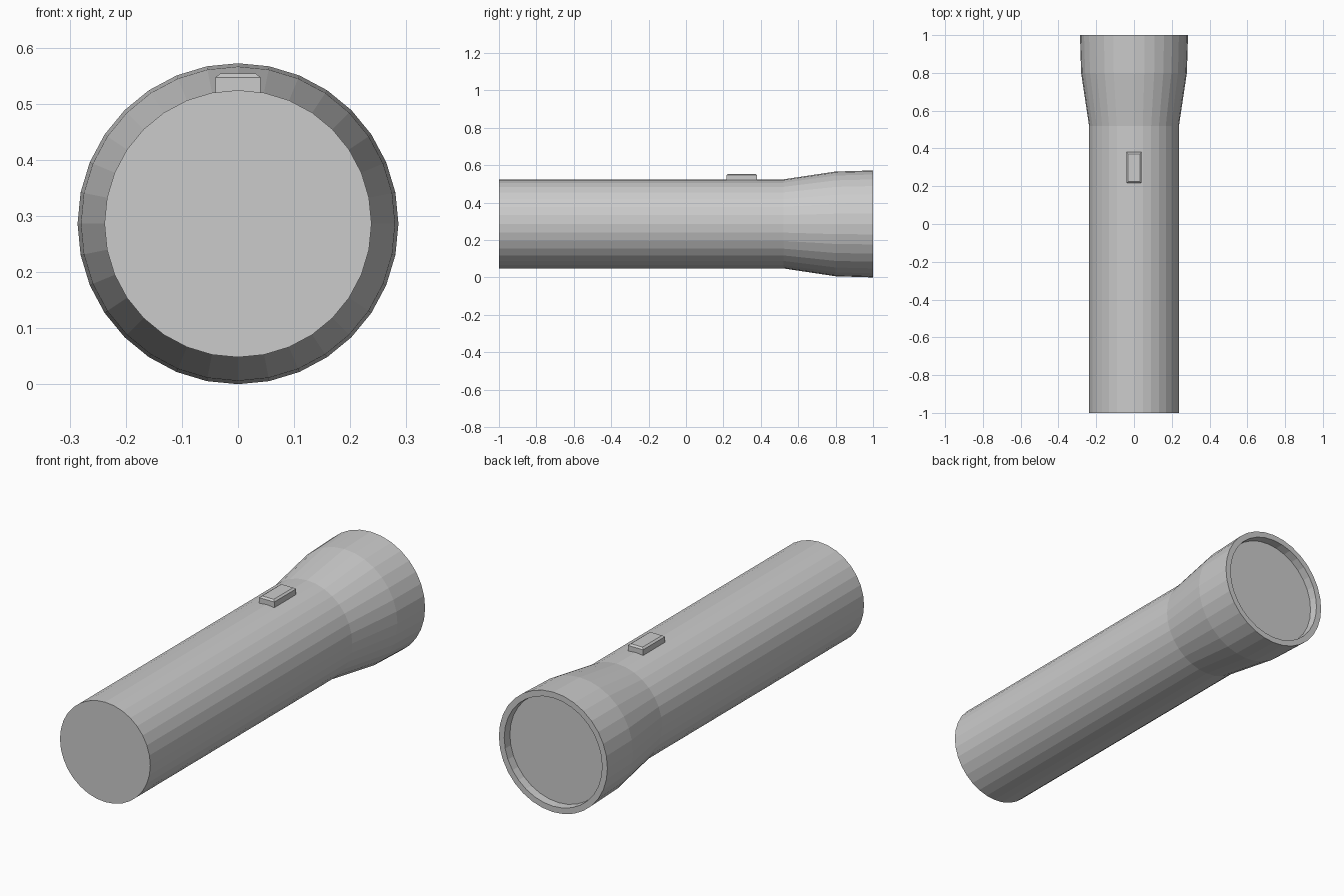
import bpy, bmesh, math

if "Cube" in bpy.data.objects:
    bpy.data.objects.remove(bpy.data.objects["Cube"])

SIDES = 32
AXIS_Z = 0.286


def add_object(name, bm):
    bmesh.ops.recalc_face_normals(bm, faces=bm.faces[:])
    mesh = bpy.data.meshes.new(name)
    bm.to_mesh(mesh)
    bm.free()
    obj = bpy.data.objects.new(name, mesh)
    bpy.context.collection.objects.link(obj)
    return obj


def lathe(name, profile, cap_start=False, cap_end=False):
    """Turn (radius, y) points around the torch's long axis."""
    bm = bmesh.new()
    rings = []
    for r, y in profile:
        angles = [2 * math.pi * i / SIDES for i in range(SIDES)]
        rings.append([bm.verts.new((r * math.cos(a), y, AXIS_Z + r * math.sin(a)))
                      for a in angles])
    for a, b in zip(rings, rings[1:]):
        for i in range(SIDES):
            j = (i + 1) % SIDES
            bm.faces.new((a[i], a[j], b[j], b[i]))
    if cap_start:
        bm.faces.new(rings[0])
    if cap_end:
        bm.faces.new(rings[-1])
    return add_object(name, bm)


# Handle tube with flat rear cap
lathe("handle", [(0.238, -1.0), (0.238, 0.52)], cap_start=True)

# Flared head, front rim and recessed lens
lathe("head", [(0.238, 0.52), (0.280, 0.80), (0.286, 1.0),
               (0.258, 1.0), (0.256, 0.96)])
lathe("lens", [(0.256, 0.96)], cap_end=True)

# Switch button: box with a chamfered top
bm = bmesh.new()
levels = []
for hx, hy, z in [(0.040, 0.082, 0.515), (0.040, 0.082, 0.547), (0.031, 0.073, 0.554)]:
    levels.append([bm.verts.new((sx * hx, 0.298 + sy * hy, z))
                   for sx, sy in [(-1, -1), (1, -1), (1, 1), (-1, 1)]])
for a, b in zip(levels, levels[1:]):
    for i in range(4):
        j = (i + 1) % 4
        bm.faces.new((a[i], a[j], b[j], b[i]))
bm.faces.new(levels[0])
bm.faces.new(levels[-1])
add_object("switch_button", bm)
